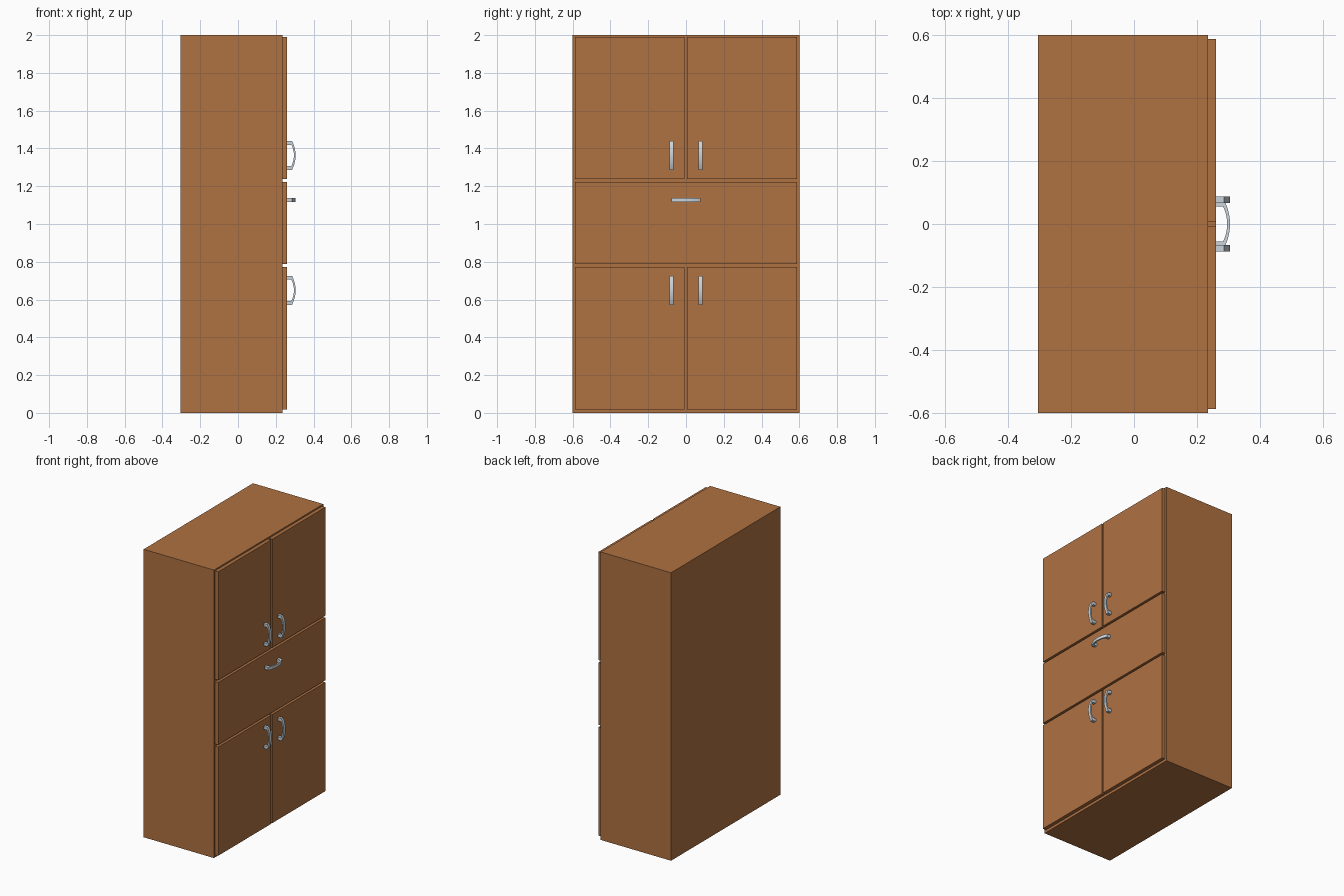
import bpy, bmesh
from mathutils import Matrix, Vector

old = bpy.data.objects.get("Cube")
if old:
    bpy.data.objects.remove(old, do_unlink=True)


def make_material(name, colour, metallic=0.0):
    mat = bpy.data.materials.new(name)
    mat.use_nodes = True
    mat.diffuse_color = colour
    bsdf = mat.node_tree.nodes["Principled BSDF"]
    bsdf.inputs["Base Color"].default_value = colour
    return mat


wood = make_material("warm brown wood", (0.43, 0.165, 0.053, 1))
steel = make_material("pale steel", (0.60, 0.66, 0.71, 1))


def finish(name, bm, mat):
    bmesh.ops.recalc_face_normals(bm, faces=bm.faces)
    mesh = bpy.data.meshes.new(name)
    bm.to_mesh(mesh)
    bm.free()
    mesh.materials.append(mat)
    obj = bpy.data.objects.new(name, mesh)
    bpy.context.collection.objects.link(obj)
    return obj


def box(name, low, high, mat):
    low, high = Vector(low), Vector(high)
    bm = bmesh.new()
    bmesh.ops.create_cube(bm, size=1)
    bmesh.ops.scale(bm, vec=high - low, verts=bm.verts)
    bmesh.ops.translate(bm, vec=(low + high) / 2, verts=bm.verts)
    return finish(name, bm, mat)


BACK, FRONT, PANEL = -0.305, 0.235, 0.26

# Carcass
box("cabinet_body", (BACK, -0.6, 0), (FRONT, 0.6, 2), wood)

# Doors and drawer front
for level, z0, z1 in (("upper", 1.237, 1.99), ("lower", 0.018, 0.773)):
    for side, y0, y1 in (("right_side", -0.588, -0.007), ("left_side", 0.006, 0.587)):
        box(f"{level}_door_{side}", (FRONT, y0, z0), (PANEL, y1, z1), wood)
box("drawer_front", (FRONT, -0.588, 0.788), (PANEL, 0.587, 1.222), wood)


# Bow handle: two square feet joined by a curved grip
def handle(name, y, z, horizontal=False):
    length, width, steps = 0.077, 0.021, 12
    bm = bmesh.new()

    def arc(half, base, rise):
        return [(base + rise * (1 - (t / steps) ** 2), half * t / steps)
                for t in range(-steps, steps + 1)]

    outer = [(0, -length)] + arc(length, 0.026, 0.019) + [(0, length)]
    inner = [(0, -0.056)] + arc(0.056, 0.023, 0.013) + [(0, 0.056)]
    rings = [[[bm.verts.new((x, s, h)) for x, h in line]
              for line in (outer, inner)] for s in (-width / 2, width / 2)]
    (o0, i0), (o1, i1) = rings
    for a, b in ((o0, i0), (o1, i1), (o0, o1), (i0, i1)):
        for k in range(len(a) - 1):
            bm.faces.new((a[k], a[k + 1], b[k + 1], b[k]))
    for k in (0, -1):
        bm.faces.new((o0[k], i0[k], i1[k], o1[k]))
    if horizontal:
        bm.transform(Matrix.Rotation(1.5708, 4, "X"))
    bm.transform(Matrix.Translation((PANEL, y, z)))
    obj = finish(name, bm, steel)
    bpy.ops.object.select_all(action="DESELECT")
    obj.select_set(True)
    bpy.context.view_layer.objects.active = obj
    bpy.ops.object.shade_smooth_by_angle(angle=0.4)


for level, z in (("upper", 1.363), ("lower", 0.649)):
    for side, y in (("right_side", -0.077), ("left_side", 0.077)):
        handle(f"{level}_handle_{side}", y, z)
handle("drawer_handle", 0, 1.128, horizontal=True)
